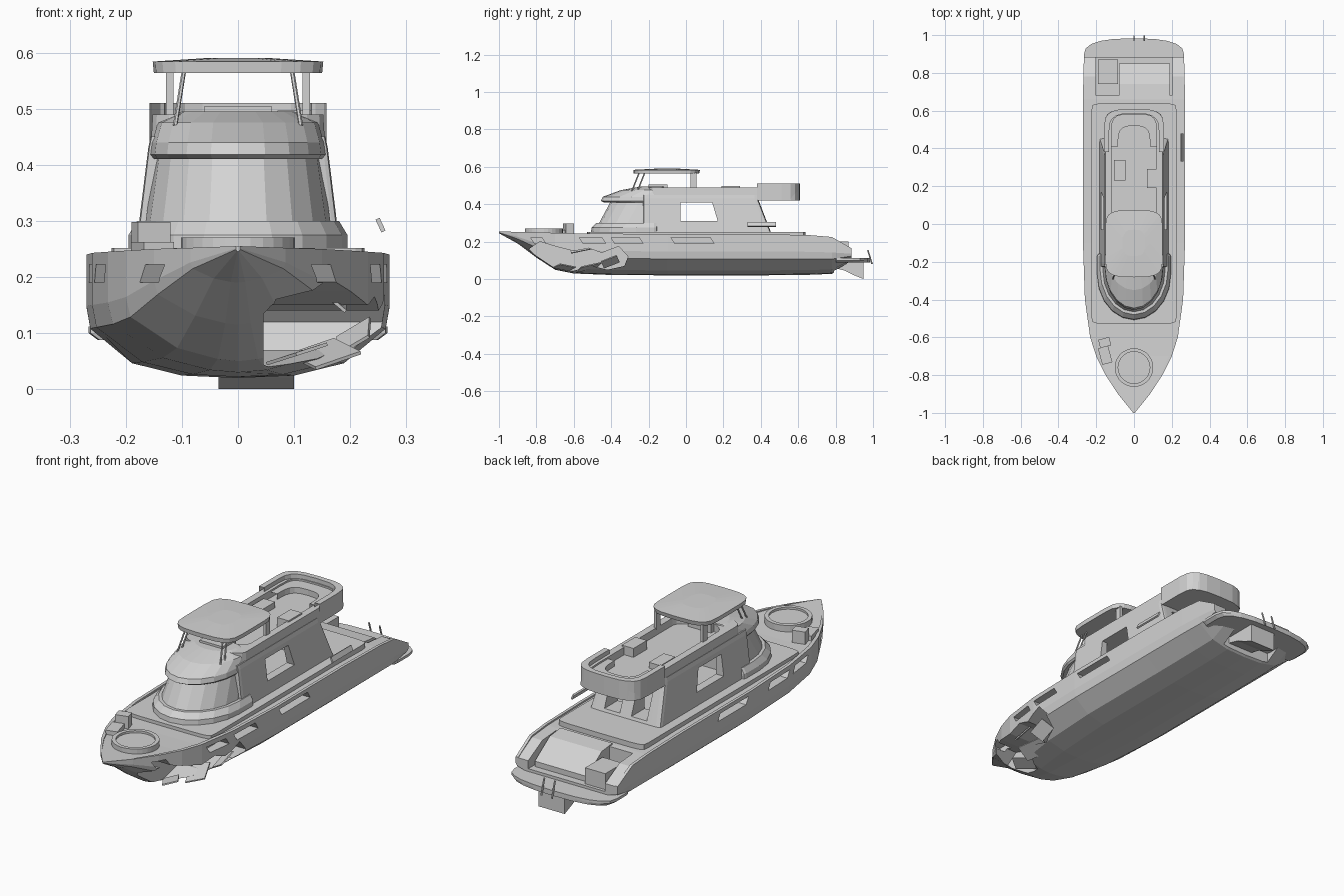
import bpy, bmesh, math
from mathutils import Vector, Euler

if "Cube" in bpy.data.objects:
    bpy.data.objects.remove(bpy.data.objects["Cube"], do_unlink=True)

grey = bpy.data.materials.new("plain grey")
grey.use_nodes = True
COLOUR = (0.65, 0.65, 0.65, 1)
grey.diffuse_color = COLOUR
grey.node_tree.nodes["Principled BSDF"].inputs["Base Color"].default_value = COLOUR


def finish(name, bm):
    bmesh.ops.recalc_face_normals(bm, faces=bm.faces)
    mesh = bpy.data.meshes.new(name)
    bm.to_mesh(mesh)
    bm.free()
    mesh.materials.append(grey)
    obj = bpy.data.objects.new(name, mesh)
    bpy.context.collection.objects.link(obj)
    return obj


def loft(name, rings, caps=True, closed=True):
    """Skin a list of equal-length point rings."""
    bm = bmesh.new()
    rows = [[bm.verts.new(p) for p in ring] for ring in rings]
    count = len(rows[0])
    for a, b in zip(rows, rows[1:]):
        for i in range(count if closed else count - 1):
            j = (i + 1) % count
            bm.faces.new((a[i], a[j], b[j], b[i]))
    if caps:
        bm.faces.new(rows[0])
        bm.faces.new(rows[-1])
    return finish(name, bm)


def outline(w, y0, y1, rf, rb, z, pf=2, pb=4, n=10):
    """Plan outline with rounded front (depth rf) and back (depth rb)."""
    pts = []
    for sign, yc, r, p in ((1, y1 - rb, rb, pb), (-1, y0 + rf, rf, pf)):
        for i in range(n + 1):
            a = math.pi * i / n
            c, s = math.cos(a), math.sin(a)
            x = math.copysign(abs(c) ** (2 / p), c) * w * sign
            pts.append((x, yc + sign * r * max(s, 0) ** (2 / p), z))
    return pts


def prism(name, yz, x0, x1):
    return loft(name, [[(x, y, z) for y, z in yz] for x in (x0, x1)])


def box(name, x0, x1, y0, y1, z0, z1, turn=None):
    obj = prism(name, [(y0, z0), (y1, z0), (y1, z1), (y0, z1)], x0, x1)
    if turn:
        mid = Vector(((x0 + x1) / 2, (y0 + y1) / 2, (z0 + z1) / 2))
        rot = Euler([math.radians(t) for t in turn]).to_matrix()
        for v in obj.data.vertices:
            v.co = mid + rot @ (v.co - mid)
    return obj


def beam(name, a, b, r):
    a, b = Vector(a), Vector(b)
    bm = bmesh.new()
    bmesh.ops.create_cone(bm, cap_ends=True, segments=6, radius1=r, radius2=r, depth=(b - a).length)
    turn = (b - a).to_track_quat("Z", "Y").to_matrix()
    for v in bm.verts:
        v.co = (a + b) / 2 + turn @ v.co
    return finish(name, bm)


def apply(obj, mod):
    with bpy.context.temp_override(object=obj, active_object=obj, selected_objects=[obj]):
        bpy.ops.object.modifier_apply(modifier=mod.name)


def cut(obj, *cutters):
    for c in cutters:
        mod = obj.modifiers.new("cut", "BOOLEAN")
        mod.operation, mod.solver, mod.object = "DIFFERENCE", "EXACT", c
        apply(obj, mod)
        bpy.data.objects.remove(c, do_unlink=True)


# Hull: stations of y, half width, sheer height, keel height
STATIONS = [(-1, .004, .255, .245), (-.9, .085, .252, .19), (-.8, .15, .25, .115),
            (-.7, .2, .247, .05), (-.6, .232, .245, .03), (-.4, .26, .243, .022),
            (-.1, .27, .24, .02), (.4, .27, .24, .02), (.66, .27, .235, .023),
            (.78, .268, .225, .028), (.885, .265, .165, .095)]
PROFILE = [(0, 0), (.37, .02), (.7, .12), (.975, .4), (1, .58), (1, 1), (.95, 1), (.95, .965)]


def section(y, w, sheer, keel):
    fine = 1 + .9 * max(0, min(1, (-.3 - y) / .5))
    half = [(w * u ** fine, y, keel + (sheer - keel) * v) for u, v in PROFILE]
    return half + [(-x, py, z) for x, py, z in reversed(half[1:])]


hull = loft("hull", [section(*s) for s in STATIONS])

# Slanted hull windows on both sides
for y0, y1, w in ((-.83, -.75, .14), (-.57, -.43, .245), (-.4, -.23, .258), (-.08, .15, .27)):
    shape = [(y0, .222), (y1 - .02, .222), (y1, .19), (y0 + .02, .19)]
    for side in (1, -1):
        cut(hull, prism("window_cutter", shape, side * (w - .04), side * .4))

# Torn opening in the left bow
tear = [(-.84, .16), (-.78, .2), (-.7, .175), (-.6, .15), (-.52, .165), (-.45, .14), (-.36, .175),
        (-.31, .12), (-.33, .07), (-.42, .05), (-.5, .07), (-.62, .04), (-.72, .055), (-.8, .12)]
cut(hull, prism("tear_cutter", tear, .045, .4))

# Aft cockpit and recess below the stern
cut(hull, box("cockpit_cutter", -.2, .2, .68, .95, .125, .3),
    box("recess_cutter", -.13, .13, .79, .92, -.05, .09))

# Crumpled plates inside the tear
box("torn_plate_low", .11, .2, -.58, -.46, .06, .066, (12, -18, 20))
box("torn_plate_mid", .17, .24, -.45, -.36, .09, .096, (25, -30, -15))
box("torn_plate_front", .07, .14, -.7, -.6, .06, .066, (-10, -15, 35))
box("torn_plate_high", .13, .2, -.62, -.5, .17, .176, (15, 40, 10))

# Raised deck, foredeck ring and locker
loft("raised_deck", [outline(.225, -.53, .64, .04, .04, z, 6, 6) for z in (.225, .252)])
ring = [(.102, .24), (.102, .27), (.084, .27), (.084, .26)]
loft("foredeck_ring", [outline(r, -.76 - r, -.76 + r, r, r, z, 2, 2, 14) for r, z in ring])
box("bow_locker", -.185, -.125, -.65, -.605, .24, .298, (0, 0, 15))
box("bow_hatch", -.18, -.125, -.74, -.65, .24, .262, (0, 0, 15))

# Stern: hatch, locker, platform, fin and posts
prism("stern_hatch", [(.66, .12), (.66, .234), (.74, .225), (.85, .15), (.85, .12)], -.08, .19)
box("stern_locker", -.19, -.085, .74, .87, .12, .2)
loft("swim_platform", [outline(w, .8, .983, .02, .09, z, 8, 2.6)
                       for w, z in ((.25, .088), (.266, .1), (.266, .112))])
prism("fin", [(.79, .1), (.79, .06), (.85, .045), (.9, .02), (.95, 0), (.95, .1)], -.035, .1)
for x in (0, .055):
    beam("stern_post", (x, .995, .08), (x, .972, .155), .004)

# Deckhouse with hollow cabin, side windows and rear doors
house = loft("deckhouse", [outline(w, -.23, y1, .02, .02, z, 8, 8)
                           for w, y1, z in ((.184, .46, .235), (.16, .385, .43), (.156, .385, .45))])
cut(house, box("cabin_cutter", -.135, .135, -.18, .35, .262, .41),
    prism("opening_cutter", [(-.03, .31), (-.03, .41), (.14, .41), (.17, .31)], -.3, .3))
for side in (1, -1):
    cut(house, box("door_cutter", side * .03, side * .11, .3, .6, .265, .395))

# Windscreen, plinth, brow and domed cabin top
loft("plinth", [outline(w, y0, -.15, .24, .02, z)
                for w, y0, z in ((.195, -.51, .235), (.195, -.505, .275), (.18, -.48, .3))])
loft("windscreen", [outline(w, y0, -.15, .22, .02, z)
                    for w, y0, z in ((.166, -.47, .29), (.147, -.4, .42))])
loft("brow", [outline(w, y0, -.12, rf, .02, z)
              for w, y0, rf, z in ((.15, -.44, .22, .41), (.156, -.455, .23, .418),
                                   (.153, -.445, .22, .44), (.143, -.35, .18, .475),
                                   (.1, -.24, .08, .495))])

# Flybridge tray with well, and the raised wall and bench at its rear
tray = [(.156, -.22, .605, .42), (.152, -.22, .605, .49), (.118, -.13, .58, .49), (.118, -.13, .58, .455)]
flybridge = loft("flybridge_tray", [outline(w, y0, y1, .06, .1, z) for w, y0, y1, z in tray])
cut(flybridge, box("underside_cutter", -.13, .13, -.1, .35, .38, .43))


def horseshoe(w, y0, y1, z):
    back = outline(w, y0, y1, .01, .1, z, 2, 3.2)[:11]
    return [(w, y0, z)] + back + [(-w, y0, z)]


def horseshoe_wall(name, outer, inner, y0, y1_out, y1_in, z0, z1):
    rings = [horseshoe(outer, y0, y1_out, z0), horseshoe(outer, y0, y1_out, z1),
             horseshoe(inner, y0, y1_in, z1), horseshoe(inner, y0, y1_in, z0)]
    return loft(name, rings + rings[:1], caps=False, closed=False)


horseshoe_wall("rear_wall", .158, .132, .38, .61, .585, .419, .51)
horseshoe_wall("rear_bench", .133, .085, .41, .587, .52, .45, .482)
box("helm_console", -.06, .06, -.2, -.1, .45, .505)
box("deck_seat_right", -.105, -.045, .23, .34, .45, .482)
box("deck_seat_left", .07, .13, .19, .29, .45, .497)

# Hardtop on struts
loft("hardtop", [outline(w, y0, y1, .1, .1, z, 3.5, 3.5)
                 for w, y0, y1, z in ((.15, -.28, .07, .564), (.152, -.282, .075, .584),
                                      (.06, -.17, -.03, .59))])
for side in (1, -1):
    for dy in (0, .03):
        beam("front_strut", (side * .112, -.29 + dy, .47), (side * .096, -.25 + dy, .57), .004)
    box("rear_post", side * .115, side * .128, .025, .055, .485, .57)

# Loose side panel
box("side_panel", .25, .258, .33, .48, .28, .305, (0, -25, 0))
